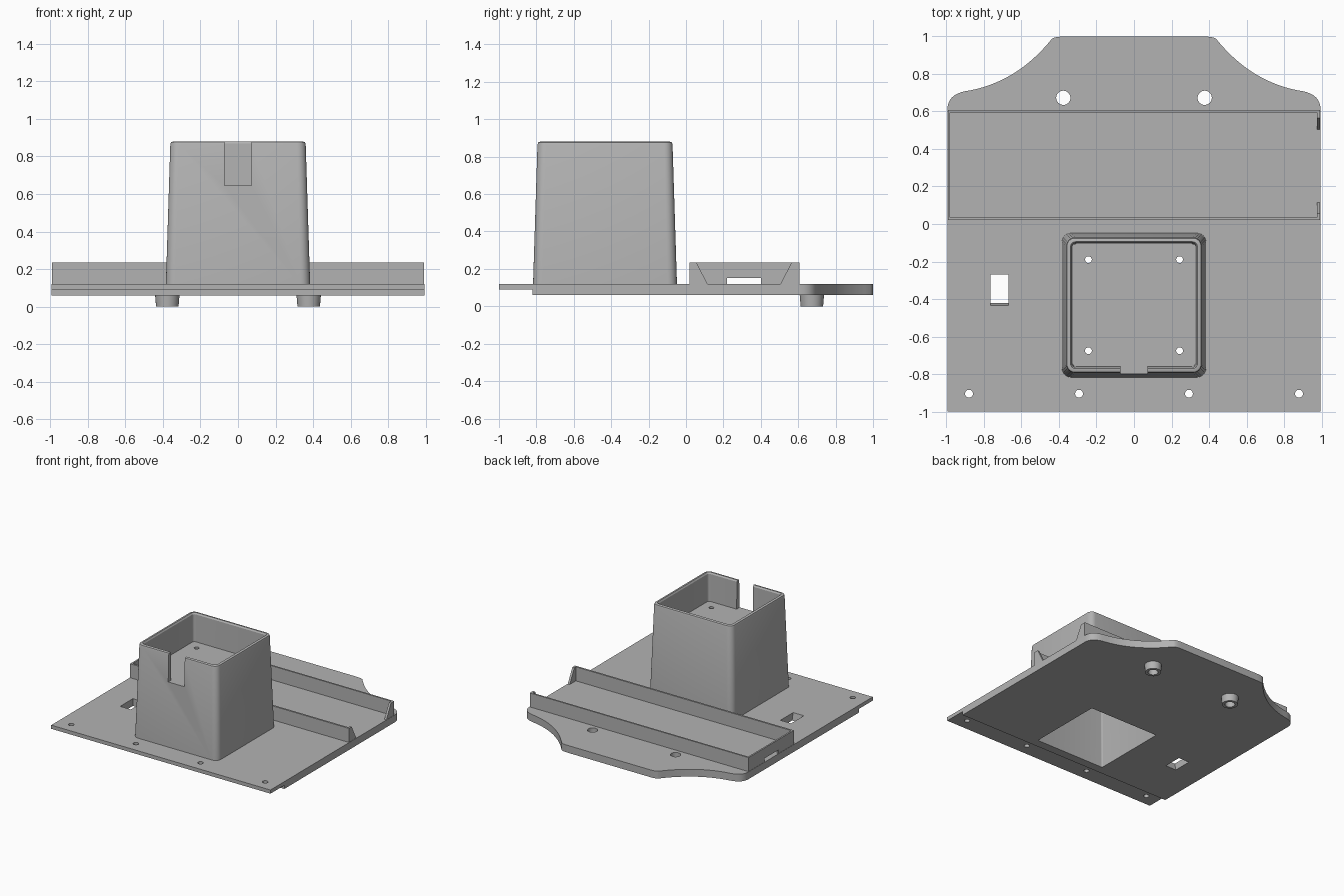
import bpy
import bmesh
from math import cos, sin, pi
from mathutils import Vector

cube = bpy.data.objects.get("Cube")
if cube:
    bpy.data.objects.remove(cube, do_unlink=True)

grey = bpy.data.materials.new("plain_grey")
grey.use_nodes = True
COLOUR = (0.45, 0.45, 0.45, 1)
grey.diffuse_color = COLOUR
grey.node_tree.nodes["Principled BSDF"].inputs["Base Color"].default_value = COLOUR


def loft(name, rings):
    """Closed solid through rings that all have the same point count."""
    bm = bmesh.new()
    loops = [[bm.verts.new(p) for p in ring] for ring in rings]
    n = len(loops[0])
    for low, high in zip(loops, loops[1:]):
        for i in range(n):
            j = (i + 1) % n
            bm.faces.new((low[i], low[j], high[j], high[i]))
    bm.faces.new(loops[0][::-1])
    bm.faces.new(loops[-1])
    bmesh.ops.recalc_face_normals(bm, faces=bm.faces)
    mesh = bpy.data.meshes.new(name)
    bm.to_mesh(mesh)
    bm.free()
    mesh.materials.append(grey)
    obj = bpy.data.objects.new(name, mesh)
    bpy.context.collection.objects.link(obj)
    return obj


def rect(x0, x1, y0, y1, z, r=0):
    """Rectangle ring at height z, with rounded corners when r > 0."""
    if not r:
        return [(x0, y0, z), (x1, y0, z), (x1, y1, z), (x0, y1, z)]
    corners = ((x1 - r, y1 - r), (x0 + r, y1 - r), (x0 + r, y0 + r), (x1 - r, y0 + r))
    return [(cx + r * cos(a), cy + r * sin(a), z)
            for q, (cx, cy) in enumerate(corners)
            for a in [(q + k / 6) * pi / 2 for k in range(7)]]


def box(name, x0, x1, y0, y1, z0, z1):
    return loft(name, [rect(x0, x1, y0, y1, z) for z in (z0, z1)])


def square_tube(name, centre_y, levels):
    """Rounded square solid; each level is (height, half width, corner radius)."""
    return loft(name, [rect(-h, h, centre_y - h, centre_y + h, z, r) for z, h, r in levels])


def rod(name, x, y, z0, z1, r0, r1=None):
    r1 = r1 or r0
    return loft(name, [[(x + r * cos(k * pi / 16), y + r * sin(k * pi / 16), z)
                        for k in range(32)] for z, r in ((z0, r0), (z1, r1))])


def cut(target, cutters):
    for c in cutters:
        c.hide_render = True
        mod = target.modifiers.new("cut", "BOOLEAN")
        mod.operation, mod.solver, mod.object = "DIFFERENCE", "EXACT", c
        bpy.context.view_layer.objects.active = target
        bpy.ops.object.modifier_apply(modifier=mod.name)


def bend(a, b, c, steps):
    a, b, c = Vector(a), Vector(b), Vector(c)
    return [a * (1 - t) ** 2 + b * 2 * t * (1 - t) + c * t * t
            for t in [k / steps for k in range(steps + 1)]]


W, BOTTOM, TOP = 0.995, 0.06, 0.12
TOWER_Y = -0.433

# Base plate with a flared back tab
side = [Vector((W, -1))]
side += bend((W, 0.61), (W, 0.69), (0.9, 0.708), 8)
side += bend((0.9, 0.708), (0.63, 0.75), (0.44, 0.985), 16)[1:]
side += bend((0.44, 0.985), (0.425, 1), (0.37, 1), 6)[1:]
outline = side + [Vector((-p.x, p.y)) for p in reversed(side)]
plate = loft("base_plate", [[(p.x, p.y, z) for p in outline] for z in (BOTTOM, TOP)])

# Tower with softened rim
tower = square_tube("tower", TOWER_Y, [
    (TOP - 0.01, 0.385, 0.05), (0.865, 0.361, 0.045),
    (0.876, 0.357, 0.041), (0.88, 0.347, 0.031)])

# Hollow under the tower, pocket above it and cable notch
hollow = square_tube("hollow_cutter", TOWER_Y, [(0.0, 0.318, 0.01), (0.61, 0.295, 0.01)])
pocket = square_tube("pocket_cutter", TOWER_Y, [
    (0.645, 0.328, 0.02), (0.868, 0.331, 0.02), (0.89, 0.345, 0.034)])
notch = box("notch_cutter", -0.073, 0.073, -0.9, -0.7, 0.645, 1)
tower_holes = [rod("screw_cutter", x, TOWER_Y + y, 0.5, 0.7, 0.018)
               for x in (-0.243, 0.243) for y in (-0.243, 0.243)]
cut(tower, [hollow, pocket, notch] + tower_holes)

# Front lip step, cable slot and screw holes in the plate
step = box("step_cutter", -1.2, 1.2, -1.2, -0.82, 0, 0.09)
slot = loft("slot_cutter", [rect(-0.765, -0.668, -0.42, -0.27, 0.05),
                            rect(-0.765, -0.668, -0.437, -0.27, 0.13)])
lip_holes = [rod("lip_cutter", x, -0.905, 0, 0.2, 0.021)
             for x in (-0.88, -0.293, 0.293, 0.88)]
foot_holes = [rod("foot_cutter", x, 0.673, -0.1, 0.2, 0.038) for x in (-0.377, 0.377)]
cut(plate, [hollow, step, slot] + lip_holes + foot_holes)

# Feet
feet = []
for label, x, hole in zip(("right", "left"), (-0.377, 0.377), foot_holes):
    foot = rod(label + "_foot", x, 0.673, 0, BOTTOM, 0.06, 0.065)
    cut(foot, [hole])
    feet.append(foot)

# Long tray: closed on one end, open between gussets on the other
tray = box("tray_walls", -W + 0.002, W - 0.002, 0.02, 0.607, TOP, 0.235)
tray_cutters = [
    box("inside_cutter", -0.98, 0.975, 0.035, 0.594, 0, 1),
    box("cable_cutter", -1.1, -0.9, 0.22, 0.4, 0, 0.15),
    loft("end_cutter", [rect(0.9, 1.1, 0.12, 0.5, 0.11),
                        rect(0.9, 1.1, 0.05, 0.57, 0.245)])]
cut(tray, tray_cutters)

# Cutters are no longer needed
for obj in [o for o in bpy.data.objects if "_cutter" in o.name]:
    bpy.data.objects.remove(obj, do_unlink=True)

# Smooth rounded faces, keep edges crisp
bpy.ops.object.select_all(action="DESELECT")
for obj in [plate, tower, tray] + feet:
    obj.select_set(True)
bpy.context.view_layer.objects.active = plate
bpy.ops.object.shade_smooth_by_angle(angle=pi / 6)
